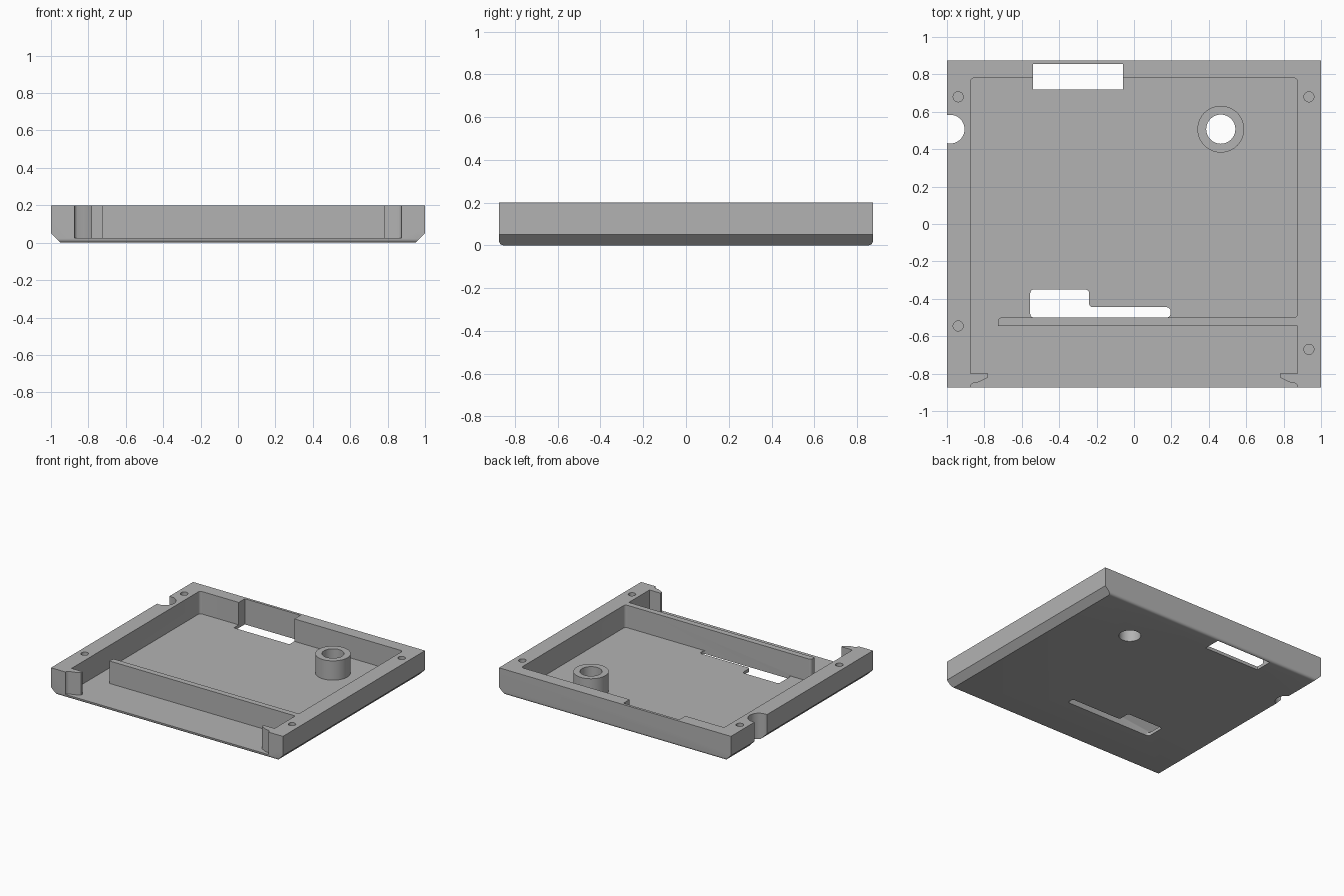
import bpy, bmesh
from math import cos, sin, pi
from mathutils import Vector

if "Cube" in bpy.data.objects:
    bpy.data.objects.remove(bpy.data.objects["Cube"], do_unlink=True)

grey = bpy.data.materials.new("plain grey plastic")
grey.use_nodes = True
colour = (0.45, 0.45, 0.45, 1)
grey.diffuse_color = colour
grey.node_tree.nodes["Principled BSDF"].inputs["Base Color"].default_value = colour

W, D, H, FLOOR = 1.0, 0.875, 0.2, 0.025


def rounded(corners, steps=5):
    """Outline from (x, y) or (x, y, radius) corners, filleting the latter."""
    out = []
    for i, c in enumerate(corners):
        p = Vector(c[:2])
        if len(c) == 2:
            out.append(p)
            continue
        u = (Vector(corners[i - 1][:2]) - p).normalized()
        v = (Vector(corners[(i + 1) % len(corners)][:2]) - p).normalized()
        centre = p + (u + v) * c[2]
        for k in range(steps + 1):
            a = pi / 2 * k / steps
            out.append(centre - v * c[2] * cos(a) - u * c[2] * sin(a))
    return out


def circle(x, y, r, n=40):
    return [(x + r * cos(2 * pi * k / n), y + r * sin(2 * pi * k / n)) for k in range(n)]


def prism(name, outline, low, high, axis="z"):
    """Extrude an outline along z, or an (x, z) / (y, z) outline along y / x."""
    place = {"z": lambda a, b, t: (a, b, t),
             "y": lambda a, b, t: (a, t, b),
             "x": lambda a, b, t: (t, a, b)}[axis]
    bm = bmesh.new()
    rings = [[bm.verts.new(place(a, b, t)) for a, b in outline] for t in (low, high)]
    for ring in rings:
        bm.faces.new(ring)
    n = len(outline)
    for i in range(n):
        j = (i + 1) % n
        bm.faces.new((rings[0][i], rings[0][j], rings[1][j], rings[1][i]))
    bmesh.ops.recalc_face_normals(bm, faces=bm.faces)
    mesh = bpy.data.meshes.new(name)
    bm.to_mesh(mesh)
    bm.free()
    mesh.materials.append(grey)
    ob = bpy.data.objects.new(name, mesh)
    bpy.context.collection.objects.link(ob)
    return ob


def activate(ob):
    bpy.ops.object.select_all(action="DESELECT")
    ob.select_set(True)
    bpy.context.view_layer.objects.active = ob


def combine(ob, tool, operation="DIFFERENCE"):
    mod = ob.modifiers.new("cut", "BOOLEAN")
    mod.operation, mod.object, mod.solver = operation, tool, "EXACT"
    activate(ob)
    bpy.ops.object.modifier_apply(modifier=mod.name)
    bpy.data.objects.remove(tool, do_unlink=True)


# Tray block: chamfered along the sides, rounded under the front and back
tray = prism("tray", [(-W, H), (-W, 0.05), (-W + 0.05, 0), (W - 0.05, 0), (W, 0.05), (W, H)],
             -D, D, "y")
side = rounded([(-D, H), (-D, 0, 0.022), (D, 0, 0.022), (D, H)])
combine(tray, prism("side_profile", side, -2, 2, "x"), "INTERSECT")

# Pocket open at the front, leaving the walls and the long divider rib
r = 0.02
pocket = rounded([(-0.875, -1), (0.875, -1), (0.875, -0.545), (-0.727, -0.545),
                  (-0.727, -0.5, r), (0.875, -0.5, r), (0.875, 0.78, r), (-0.875, 0.78, r)])
combine(tray, prism("pocket_cutter", pocket, FLOOR, 1))

# Connector opening in the floor and the inside of the back wall
opening = [(-0.54, 0.72), (-0.06, 0.72), (-0.06, 0.855), (-0.54, 0.855)]
combine(tray, prism("opening_cutter", opening, -1, 1))

# Stepped slot behind the divider
slot = rounded([(-0.555, -0.5, r), (0.195, -0.5, r), (0.195, -0.445, r),
                (-0.24, -0.445, r), (-0.24, -0.35, r), (-0.555, -0.35, r)])
combine(tray, prism("slot_cutter", slot, -1, FLOOR + 0.01))

# Cable notch in the left-hand wall and the hole under the boss
combine(tray, prism("notch_cutter", circle(-0.983, 0.507, 0.077), -1, 1))
combine(tray, prism("boss_hole_cutter", circle(0.464, 0.507, 0.078), -1, 1))

# Blind screw holes in the wall tops
for x, y in [(-0.94, 0.68), (0.935, 0.68), (-0.94, -0.545), (0.935, -0.67)]:
    combine(tray, prism("screw_cutter", circle(x, y, 0.027, 24), 0.08, 1))

# Hollow boss
boss = prism("boss", circle(0.464, 0.507, 0.125), FLOOR - 0.01, 0.175)
combine(boss, prism("bore_cutter", circle(0.464, 0.507, 0.078), -1, 1))

# Hooked clips at the open front, mirrored
clip = prism("front_clips", [(0.875, -0.8), (0.78, -0.8), (0.78, -0.82), (0.828, -0.845),
                             (0.86, -0.85), (0.87, -0.858), (0.875, -0.87)],
             FLOOR - 0.005, H)
mirror = clip.modifiers.new("mirror", "MIRROR")
mirror.use_axis[0] = True
activate(clip)
bpy.ops.object.modifier_apply(modifier=mirror.name)

for ob in (tray, boss, clip):
    activate(ob)
    bpy.ops.object.shade_smooth_by_angle(angle=pi / 6)
